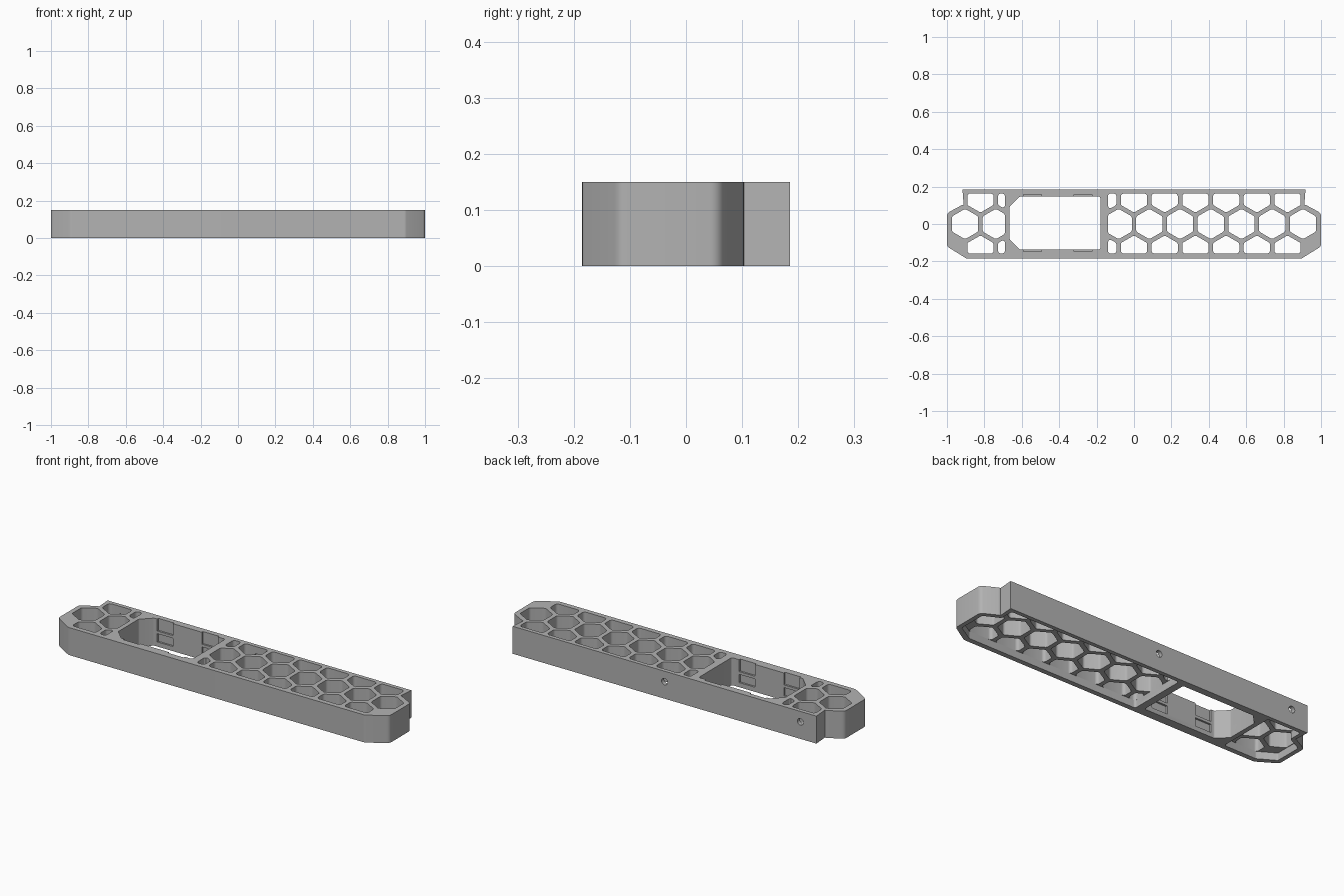
import bpy
import bmesh
import math
from mathutils import Vector

cube = bpy.data.objects.get("Cube")
if cube:
    bpy.data.objects.remove(cube, do_unlink=True)

HEIGHT = 0.15
PITCH = 0.1642           # spacing of the honeycomb cells
CELL_RADIUS = 0.0812
RECESS = 0.04            # depth of the hollow underside

grey = bpy.data.materials.new("plain grey")
grey.use_nodes = True
grey.diffuse_color = (0.45, 0.45, 0.45, 1)
grey.node_tree.nodes["Principled BSDF"].inputs["Base Color"].default_value = grey.diffuse_color


def rounded(points, radius, steps=4):
    """Round every corner of a closed 2D polygon."""
    pts = [Vector(p) for p in points]
    pts = [p for i, p in enumerate(pts) if (p - pts[i - 1]).length > 0.002]
    result = []
    for i, p in enumerate(pts):
        a, b = pts[i - 1] - p, pts[(i + 1) % len(pts)] - p
        half = a.angle(b) / 2
        cut = min(radius / math.tan(half), a.length * 0.45, b.length * 0.45)
        start, end = p + a.normalized() * cut, p + b.normalized() * cut
        r = cut * math.tan(half)
        centre = p + (a.normalized() + b.normalized()).normalized() * (r / math.sin(half))
        for k in range(steps + 1):
            d = (start - centre).lerp(end - centre, k / steps)
            result.append(centre + d.normalized() * r)
    return result


def clip(points, axis, limit, sign):
    """Keep the part of a polygon where sign * (coordinate - limit) <= 0."""
    out = []
    for i, q in enumerate(points):
        p = points[i - 1]
        dp, dq = sign * (p[axis] - limit), sign * (q[axis] - limit)
        if dp * dq < 0:
            out.append(p.lerp(q, dp / (dp - dq)))
        if dq <= 0:
            out.append(q)
    return out


def add_prism(bm, points, low, high):
    bottom = [bm.verts.new((p[0], p[1], low)) for p in points]
    top = [bm.verts.new((p[0], p[1], high)) for p in points]
    bm.faces.new(bottom[::-1])
    bm.faces.new(top)
    for i in range(len(points)):
        bm.faces.new((bottom[i - 1], bottom[i], top[i], top[i - 1]))


def make_object(name, bm):
    bmesh.ops.recalc_face_normals(bm, faces=bm.faces)
    mesh = bpy.data.meshes.new(name)
    bm.to_mesh(mesh)
    bm.free()
    obj = bpy.data.objects.new(name, mesh)
    bpy.context.collection.objects.link(obj)
    return obj


def subtract(target, bm):
    cutter = make_object("cutter", bm)
    cutter.hide_render = True
    mod = target.modifiers.new("cut", 'BOOLEAN')
    mod.operation = 'DIFFERENCE'
    mod.solver = 'EXACT'
    mod.object = cutter
    bpy.context.view_layer.objects.active = target
    bpy.ops.object.modifier_apply(modifier=mod.name)
    bpy.data.objects.remove(cutter, do_unlink=True)


def box(x0, x1, y0, y1):
    return [(x0, y0), (x1, y0), (x1, y1), (x0, y1)]


# Body outline: chamfered front corners and stepped back corners
half = [(0.895, -0.185), (1, -0.12), (1, 0.058), (0.917, 0.103)]
corners = rounded(half + [(-x, y) for x, y in half[::-1]], 0.025)
split = len(corners) // 2
back = [Vector((0.917, 0.185)), Vector((-0.917, 0.185))]
bm = bmesh.new()
add_prism(bm, corners[:split] + back + corners[split:], 0, HEIGHT)
body = make_object("honeycomb_panel", bm)
body.data.materials.append(grey)

# Honeycomb cells, trimmed to the inside of the border and clear of the window
bm = bmesh.new()
for row in (-1, 0, 1):
    for k in range(-6, 7):
        x = k * PITCH + (PITCH / 2 if row == 0 else 0)
        if abs(x) > 0.95 or -0.6 < x < -0.2:
            continue
        cell = [Vector((x + CELL_RADIUS * math.sin(a), row * PITCH * 0.866 + CELL_RADIUS * math.cos(a)))
                for a in (-i * math.pi / 3 for i in range(6))]
        cell = clip(cell, 1, 0.163, 1)
        cell = clip(cell, 1, -0.158, -1)
        cell = clip(cell, 0, -0.69, 1) if x < -0.5 else clip(cell, 0, -0.14, -1)
        add_prism(bm, rounded(cell, 0.016), RECESS / 2, HEIGHT + 0.05)
subtract(body, bm)

# Hollow underside on each side of the window
bm = bmesh.new()
for side, inner in ((1, -0.14), (-1, -0.69)):
    pocket = [(inner, -0.158), (side * 0.885, -0.158), (side * 0.976, -0.104),
              (side * 0.976, 0.045), (side * 0.892, 0.088), (side * 0.892, 0.163),
              (inner, 0.163)]
    add_prism(bm, rounded(pocket, 0.012), -0.05, RECESS)
subtract(body, bm)

# Window with two chamfered corners
bm = bmesh.new()
window = [(-0.61, -0.137), (-0.18, -0.137), (-0.18, 0.147), (-0.61, 0.147),
          (-0.665, 0.092), (-0.665, -0.082)]
add_prism(bm, rounded(window, 0.01), -0.05, HEIGHT + 0.05)
subtract(body, bm)

# Clip notches in the long window walls, each divided by a flush ridge
bm = bmesh.new()
for x in (-0.543, -0.273):
    for y0, y1 in ((-0.147, -0.12), (0.13, 0.157)):
        for low, high in ((0.025, 0.07), (0.085, HEIGHT + 0.02)):
            add_prism(bm, box(x - 0.048, x + 0.048, y0, y1), low, high)
subtract(body, bm)

# Screw holes through the back wall
bm = bmesh.new()
for x in (-0.82, 0, 0.82):
    made = bmesh.ops.create_cone(bm, cap_ends=True, segments=20, radius1=0.018, radius2=0.018, depth=0.06)
    for v in made["verts"]:
        v.co = (v.co.x + x, v.co.z + 0.18, v.co.y + 0.093)
subtract(body, bm)

body.select_set(True)
bpy.context.view_layer.objects.active = body
bpy.ops.object.shade_smooth_by_angle(angle=math.radians(30))
